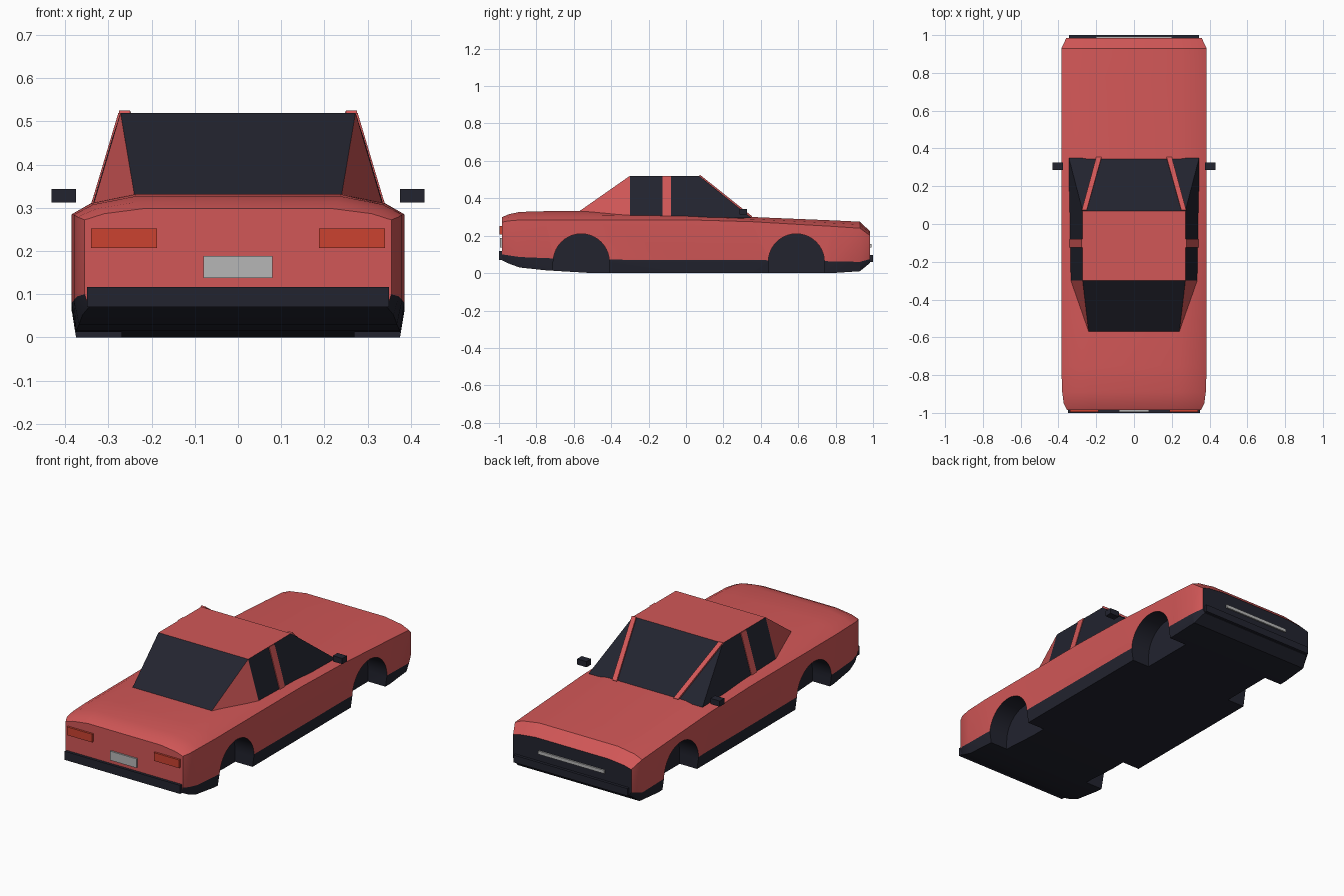
import bpy, bmesh, math
from mathutils import Vector

cube = bpy.data.objects.get("Cube")
if cube:
    bpy.data.objects.remove(cube, do_unlink=True)


def material(name, rgb):
    mat = bpy.data.materials.new(name)
    mat.use_nodes = True
    mat.diffuse_color = (*rgb, 1)
    bsdf = next(n for n in mat.node_tree.nodes if n.type == 'BSDF_PRINCIPLED')
    bsdf.inputs["Base Color"].default_value = (*rgb, 1)
    return mat


paint = material("red_paint", (0.64, 0.095, 0.095))
dark = material("dark_trim", (0.016, 0.017, 0.028))
lamp = material("tail_lamp_red", (0.6, 0.055, 0.03))
silver = material("light_grey", (0.47, 0.47, 0.47))


def build(name, verts, faces, mats, indices=None):
    """Make a mesh object with outward normals."""
    mesh = bpy.data.meshes.new(name)
    mesh.from_pydata([tuple(v) for v in verts], [], faces)
    for mat in mats:
        mesh.materials.append(mat)
    if indices:
        for poly, index in zip(mesh.polygons, indices):
            poly.material_index = index
    bm = bmesh.new()
    bm.from_mesh(mesh)
    bmesh.ops.recalc_face_normals(bm, faces=bm.faces)
    bm.to_mesh(mesh)
    bm.free()
    obj = bpy.data.objects.new(name, mesh)
    bpy.context.collection.objects.link(obj)
    return obj


def prism(name, outline, offset, mats, index=0):
    """Extrude a closed outline along an offset."""
    n = len(outline)
    verts = [Vector(p) for p in outline]
    verts += [p + Vector(offset) for p in verts]
    faces = [list(range(n)), list(range(n, n + n))]
    faces += [[i, (i + 1) % n, n + (i + 1) % n, n + i] for i in range(n)]
    return build(name, verts, faces, mats, [index] * len(faces))


def box(name, xs, ys, zs, mat):
    (x, x2), (y, y2), (z, z2) = xs, ys, zs
    return prism(name, [(x, y, z), (x2, y, z), (x2, y, z2), (x, y, z2)],
                 (0, y2 - y, 0), [mat])


# Body shell: y, half width, bottom width, bottom, sill, belt and deck heights
stations = [
    (-.985, .355, .345, .07, .1, .272, .298),
    (-.95, .372, .36, .052, .095, .279, .314),
    (-.89, .38, .368, .03, .086, .284, .327),
    (-.75, .385, .375, .015, .08, .285, .331),
    (-.5, .385, .375, 0, .072, .285, .332),
    (0, .385, .375, 0, .07, .285, .32),
    (.35, .385, .375, 0, .07, .275, .3),
    (.78, .385, .375, 0, .063, .25, .282),
    (.93, .385, .37, .01, .06, .24, .275),
    (.985, .358, .345, .055, .075, .2, .222),
]


def section(y, w, wb, bottom, sill, belt, deck):
    shoulder = belt + (deck - belt) * .55
    half = [(wb, bottom), (w, sill), (w, belt), (w - .045, shoulder), (w * .62, deck)]
    left = [(x, y, z) for x, z in half]
    return left + [(-x, y, z) for x, y, z in reversed(left)]


verts = [p for s in stations for p in section(*s)]
ring = len(verts) // len(stations)
faces, indices = [], []
for s in range(len(stations) - 1):
    for i in range(ring):
        j = (i + 1) % ring
        a = s * ring
        faces.append([a + i, a + j, a + ring + j, a + ring + i])
        indices.append(1 if i in (0, ring - 2, ring - 1) else 0)
faces += [list(range(ring)), list(range(len(verts) - ring, len(verts)))]
indices += [0, 1]
body = build("body_shell", verts, faces, [paint, dark], indices)

# Wheel arches cut from both sides
cutters = []
for side in (-1, 1):
    for y in (-.56, .59):
        arc = [(side * .27, y + .15 * math.cos(math.pi * k / 20),
                .06 + .15 * math.sin(math.pi * k / 20)) for k in range(21)]
        arc += [(side * .27, y - .15, -.1), (side * .27, y + .15, -.1)]
        cutters.append(prism("arch_cutter", arc, (side * .2, 0, 0), [paint, dark], 1))
bpy.context.view_layer.objects.active = body
for cutter in cutters:
    cutter.hide_render = True
    mod = body.modifiers.new("arch", 'BOOLEAN')
    mod.operation = 'DIFFERENCE'
    mod.solver = 'EXACT'
    mod.object = cutter
    bpy.ops.object.modifier_apply(modifier=mod.name)
    bpy.data.objects.remove(cutter, do_unlink=True)

bpy.ops.object.select_all(action='DESELECT')
body.select_set(True)
bpy.ops.object.shade_smooth_by_angle(angle=math.radians(28))

# Cabin: painted roof and rear pillars, dark glass elsewhere
half = [(.272, -.3, .52), (.272, .07, .52), (.345, .35, .295),
        (.337, -.3, .3), (.24, -.57, .331)]
cabin = half + [(-x, y, z) for x, y, z in half]
build("cabin", cabin,
      [[0, 1, 6, 5], [0, 4, 3], [5, 8, 9], [0, 1, 2, 3], [5, 6, 7, 8],
       [1, 2, 7, 6], [0, 5, 9, 4], [2, 3, 4, 9, 8, 7]],
      [paint, dark], [0, 0, 0, 1, 1, 1, 1, 1])

# Parts repeated on each side
for side, label in ((1, "left"), (-1, "right")):
    def span(a, b):
        return sorted((side * a, side * b))

    prism(label + "_windscreen_pillar",
          [(side * x, y, z) for x, y, z in
           [(.25, .07, .518), (.276, .07, .518), (.2, .35, .295), (.172, .35, .295)]],
          (0, .005, .0075), [paint])
    prism(label + "_door_pillar",
          [(side * x, y, z) for x, y, z in
           [(.27, -.125, .518), (.27, -.08, .518), (.335, -.08, .3), (.335, -.125, .3)]],
          (side * .007, 0, .002), [paint])
    box(label + "_mirror", span(.375, .432), (.285, .325), (.312, .343), dark)
    box(label + "_tail_lamp", span(.187, .34), (-.996, -.98), (.207, .252), lamp)

# Bumpers, number plate and nose light strip
box("rear_bumper", (-.35, .35), (-1, -.97), (.07, .117), dark)
box("front_bumper", (-.345, .345), (.97, 1), (.058, .098), dark)
box("number_plate", (-.08, .08), (-.994, -.98), (.138, .188), silver)
box("nose_light_strip", (-.2, .2), (.98, .993), (.138, .156), silver)
